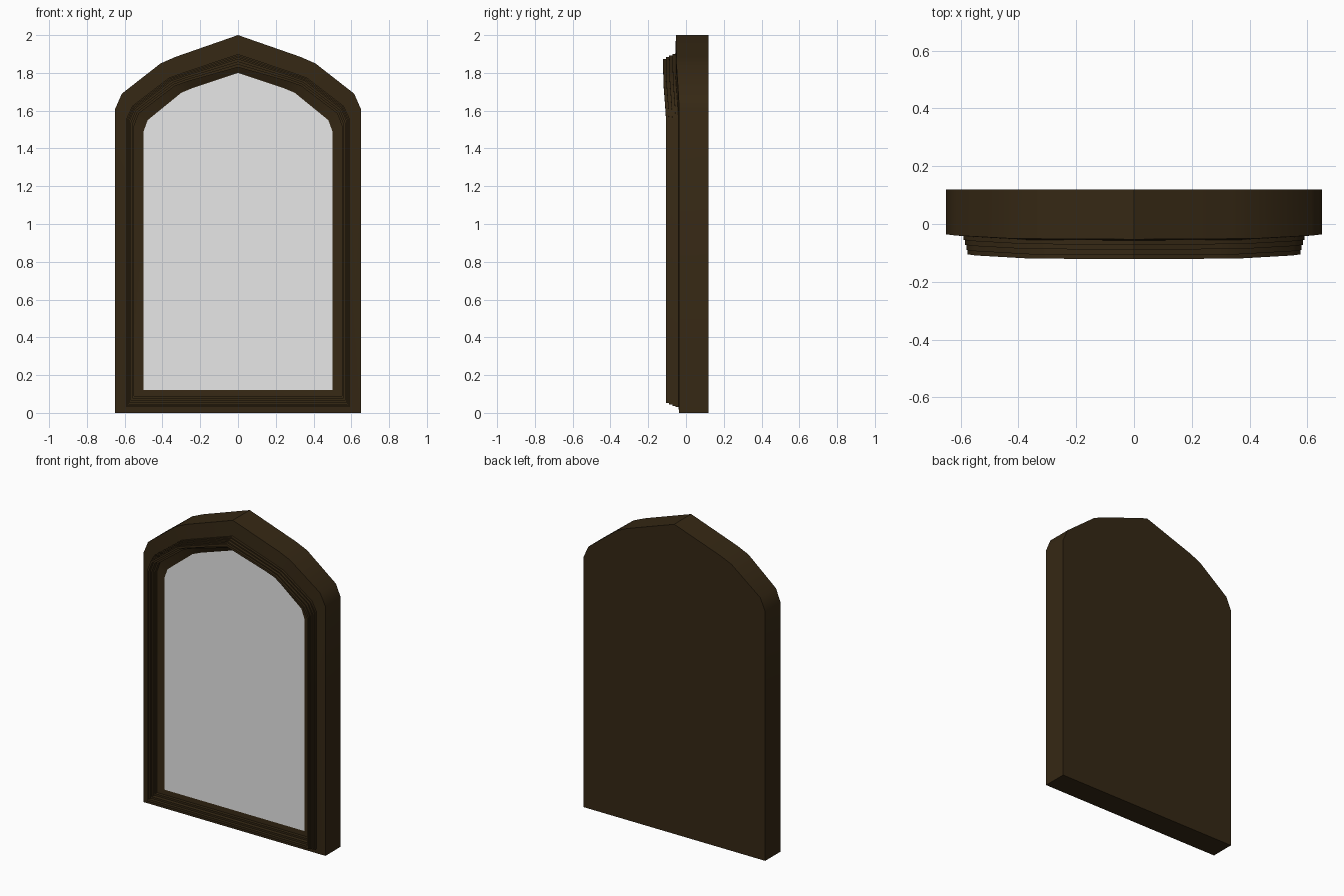
import bpy
import bmesh
import math

cube = bpy.data.objects.get("Cube")
if cube:
    bpy.data.objects.remove(cube)


def material(name, rgb, roughness):
    mat = bpy.data.materials.new(name)
    mat.use_nodes = True
    mat.diffuse_color = (*rgb, 1)
    bsdf = mat.node_tree.nodes["Principled BSDF"]
    bsdf.inputs["Base Color"].default_value = (*rgb, 1)
    bsdf.inputs["Roughness"].default_value = roughness
    return mat


wood = material("dark wood", (0.036, 0.021, 0.007), 0.6)
silver = material("mirror grey", (0.8, 0.8, 0.8), 0.3)

# Half outlines (x, z) from bottom corner up to the apex of the arch
OUTER = [(.65, 0), (.65, 1.61), (.615, 1.69), (.41, 1.85), (.33, 1.885), (0, 2)]
MOULD_OUT = [(.59, .03), (.59, 1.56), (.56, 1.625), (.365, 1.775), (.295, 1.80), (0, 1.90)]
MOULD_IN = [(.55, .09), (.55, 1.52), (.525, 1.585), (.335, 1.73), (.265, 1.755), (0, 1.83)]
INNER = [(.5, .12), (.5, 1.49), (.478, 1.55), (.30, 1.695), (.24, 1.72), (0, 1.80)]
# The arch swells slightly forward towards the apex
SWELL = [0, 0, .004, .015, .015, .017]
BACK_Y, FRONT_Y, GLASS_Y = .12, -.036, -.036

# Stepped moulding: position across the moulding, depth
STEPS = [(0, -.04), (0, -.055), (.12, -.055), (.12, -.072), (.24, -.072),
         (.24, -.09), (.36, -.09), (.36, -.105), (.6, -.105), (.6, -.085),
         (.8, -.085), (.8, -.06), (1, -.06), (1, -.04)]


def blend(a, b, t):
    return [(p[0] + (q[0] - p[0]) * t, p[1] + (q[1] - p[1]) * t) for p, q in zip(a, b)]


def ring(bm, half, y, swell=0):
    """Mirrored closed loop of vertices following a half outline."""
    pts = [(x, y - s * swell, z) for (x, z), s in zip(half, SWELL)]
    pts += [(-x, py, z) for x, py, z in reversed(pts[:-1])]
    return [bm.verts.new(p) for p in pts]


def finish(bm, name, mat):
    mesh = bpy.data.meshes.new(name)
    bm.to_mesh(mesh)
    bm.free()
    mesh.materials.append(mat)
    obj = bpy.data.objects.new(name, mesh)
    bpy.context.collection.objects.link(obj)
    bpy.ops.object.select_all(action='DESELECT')
    obj.select_set(True)
    bpy.context.view_layer.objects.active = obj
    bpy.ops.object.shade_smooth_by_angle(angle=math.radians(30))
    return obj


# Frame: back panel, side wall, outer band, stepped moulding and inner band
bm = bmesh.new()
rings = [ring(bm, OUTER, BACK_Y), ring(bm, OUTER, FRONT_Y, 1)]
rings += [ring(bm, blend(MOULD_OUT, MOULD_IN, t), y, 1) for t, y in STEPS]
rings.append(ring(bm, INNER, GLASS_Y))
for a, b in zip(rings, rings[1:]):
    n = len(a)
    for i in range(n):
        j = (i + 1) % n
        bm.faces.new((a[i], a[j], b[j], b[i]))
back = bm.faces.new(rings[0])
bmesh.ops.recalc_face_normals(bm, faces=bm.faces)
bm.normal_update()
if back.normal.y < 0:
    bmesh.ops.reverse_faces(bm, faces=bm.faces)
finish(bm, "mirror_frame", wood)

# Mirror pane filling the opening
bm = bmesh.new()
pane = bm.faces.new(ring(bm, INNER, GLASS_Y))
bm.normal_update()
if pane.normal.y > 0:
    pane.normal_flip()
finish(bm, "mirror_pane", silver)
